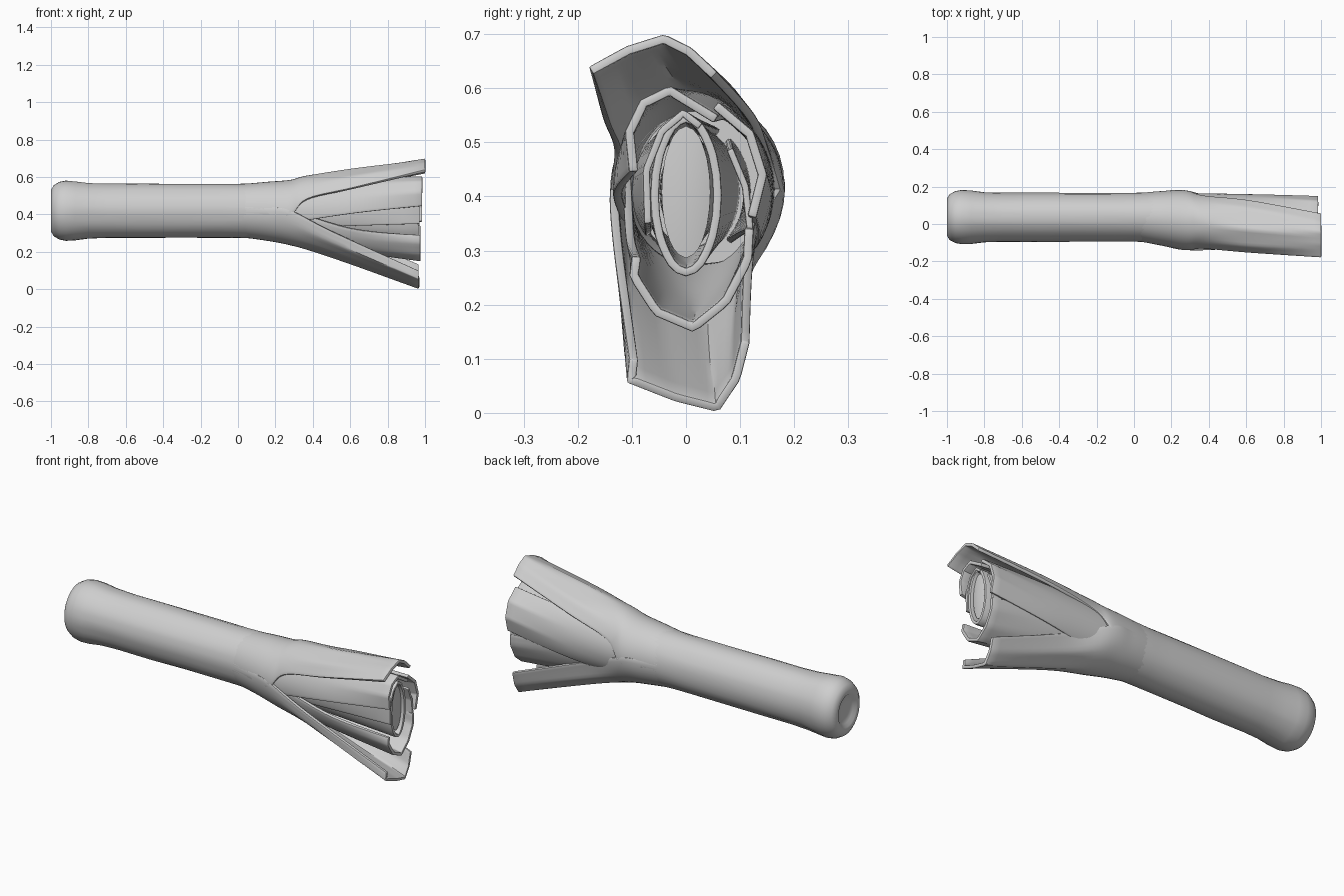
import bpy
import bmesh
import math
import random
from mathutils import Vector

random.seed(4)
cube = bpy.data.objects.get("Cube")
if cube:
    bpy.data.objects.remove(cube)

grey = bpy.data.materials.new("pale_grey")
grey.use_nodes = True
grey.diffuse_color = (0.62, 0.62, 0.62, 1)
grey.node_tree.nodes["Principled BSDF"].inputs["Base Color"].default_value = (0.62, 0.62, 0.62, 1)


def finish(name, bm, thickness=0.0, angle=35):
    mesh = bpy.data.meshes.new(name)
    bm.to_mesh(mesh)
    bm.free()
    obj = bpy.data.objects.new(name, mesh)
    bpy.context.collection.objects.link(obj)
    mesh.materials.append(grey)
    bpy.ops.object.select_all(action="DESELECT")
    obj.select_set(True)
    bpy.context.view_layer.objects.active = obj
    if thickness:
        solid = obj.modifiers.new("thickness", "SOLIDIFY")
        solid.thickness = thickness
        solid.offset = -1
        bpy.ops.object.modifier_apply(modifier=solid.name)
        bevel = obj.modifiers.new("soft_rim", "BEVEL")
        bevel.width = 0.004
        bevel.segments = 2
        bevel.limit_method = "ANGLE"
        bevel.angle_limit = math.radians(60)
        bpy.ops.object.modifier_apply(modifier=bevel.name)
    bpy.ops.object.shade_smooth_by_angle(angle=math.radians(angle))
    return obj


def arc(cy, cz, ry, rz, start, end, steps=24):
    """Elliptical (y, z) arc, running from +y towards +z."""
    angles = [math.radians(start + (end - start) * i / steps) for i in range(steps + 1)]
    return [(cy + ry * math.cos(a), cz + rz * math.sin(a)) for a in angles]


def lens(cy, cz, w, h, steps=12):
    """Closed pointed oval, starting at the bottom tip."""
    side = [(w * math.sin(math.pi * i / steps), -h * math.cos(math.pi * i / steps))
            for i in range(steps + 1)]
    loop = side + [(-y, z) for y, z in reversed(side[:-1])]
    return [(cy + y, cz + z) for y, z in loop]


def resample(x, points, count):
    """Spread count points evenly along a polyline."""
    pts = [Vector((x, y, z)) for y, z in points]
    lengths = [(b - a).length for a, b in zip(pts, pts[1:])]
    total, out = sum(lengths), []
    for i in range(count):
        d, k = total * i / (count - 1), 0
        while k < len(lengths) - 1 and d > lengths[k]:
            d -= lengths[k]
            k += 1
        out.append(pts[k].lerp(pts[k + 1], min(1, d / lengths[k])))
    return out


def spline(a, b, c, d, t):
    return 0.5 * (2 * b + (c - a) * t + (2 * a - 5 * b + 4 * c - d) * t * t
                  + (3 * b - a - 3 * c + d) * t ** 3)


def loft(name, sections, thickness=0.017, count=25, cap=False):
    """Skin a sheet through (x, profile) sections."""
    keys = [resample(x, p, count) for x, p in sections]
    rows, per = [], 6
    for s in range(len(keys) - 1):
        a, d = keys[max(s - 1, 0)], keys[min(s + 2, len(keys) - 1)]
        for j in range(per):
            rows.append([spline(a[i], keys[s][i], keys[s + 1][i], d[i], j / per)
                         for i in range(count)])
    rows.append(keys[-1])
    bm = bmesh.new()
    grid = [[bm.verts.new(p) for p in row] for row in rows]
    for r0, r1 in zip(grid, grid[1:]):
        for i in range(count - 1):
            bm.faces.new((r0[i], r0[i + 1], r1[i + 1], r1[i]))
    if cap:
        # shallow ridge closing the end
        middle = sum(rows[-1], Vector()) / count
        tip = bm.verts.new(middle + Vector((0.012, 0, 0)))
        for a, b in zip(grid[-1], grid[-1][1:]):
            bm.faces.new((a, b, tip))
    bmesh.ops.remove_doubles(bm, verts=bm.verts[:], dist=0.0002)
    return finish(name, bm, thickness)


# Stem: swollen root end with a recessed disc, slightly uneven skin
profile = [(-0.982, 0.03), (-0.985, 0.065), (-0.998, 0.078), (-1.0, 0.1), (-0.985, 0.123),
           (-0.955, 0.139), (-0.92, 0.145), (-0.87, 0.142), (-0.8, 0.134), (-0.7, 0.131),
           (-0.5, 0.131), (-0.3, 0.13), (-0.1, 0.13), (0.0, 0.13), (0.12, 0.134), (0.3, 0.13)]
sides = 36
ripple = [random.uniform(-0.0015, 0.0015) for _ in range(sides)]
bm = bmesh.new()
rings = []
for x, r in profile:
    ring = []
    for i in range(sides):
        a = 2 * math.pi * i / sides
        rr = r + (ripple[i] + random.uniform(-0.001, 0.001) if -0.9 < x < 0.1 else 0)
        ring.append(bm.verts.new((x, 0.037 + rr * math.cos(a), 0.42 + 1.11 * rr * math.sin(a))))
    rings.append(ring)
for r0, r1 in zip(rings, rings[1:]):
    for i in range(sides):
        k = (i + 1) % sides
        bm.faces.new((r0[i], r0[k], r1[k], r1[i]))
bm.faces.new(rings[0][::-1])
bm.faces.new(rings[-1])
finish("stem", bm, angle=50)

# Outer leaves: one sweeping up, one hanging down, parting in a V on each side
loft("upper_outer_leaf", [
    (0.02, arc(0.037, 0.42, 0.128, 0.142, -10, 190)),
    (0.15, arc(0.03, 0.417, 0.146, 0.157, -8, 188)),
    (0.28, arc(0.02, 0.41, 0.16, 0.175, -5, 185)),
    (0.37, arc(0.01, 0.41, 0.155, 0.198, 22, 158)),
    (0.62, [(0.128, 0.55), (0.085, 0.605), (-0.03, 0.648), (-0.12, 0.605), (-0.155, 0.545)]),
    (1.0, [(0.058, 0.63), (0.01, 0.675), (-0.04, 0.70), (-0.11, 0.678), (-0.18, 0.64)])])
loft("lower_outer_leaf", [
    (0.02, arc(0.037, 0.42, 0.128, 0.142, 170, 370)),
    (0.15, arc(0.03, 0.417, 0.146, 0.157, 172, 368)),
    (0.28, arc(0.02, 0.41, 0.16, 0.175, 176, 364)),
    (0.5, [(-0.135, 0.31), (-0.125, 0.25), (-0.06, 0.2), (0.04, 0.165), (0.11, 0.22), (0.13, 0.32)]),
    (0.965, [(-0.105, 0.10), (-0.11, 0.055), (-0.02, 0.02), (0.06, 0.0), (0.1, 0.06), (0.118, 0.13)])])

# Inner leaves wrapped around the core
loft("upper_inner_leaf", [
    (0.22, arc(0.015, 0.41, 0.142, 0.158, 45, 205)),
    (0.6, arc(0.005, 0.41, 0.14, 0.185, 50, 182)),
    (0.985, [(0.06, 0.55), (-0.03, 0.605), (-0.085, 0.578), (-0.113, 0.52), (-0.105, 0.445)])])
loft("back_inner_leaf", [
    (0.22, arc(0.015, 0.41, 0.15, 0.163, -60, 70)),
    (0.6, arc(0.015, 0.41, 0.145, 0.172, -35, 58)),
    (0.985, [(0.13, 0.36), (0.15, 0.44), (0.125, 0.52), (0.06, 0.575)])])
loft("lower_inner_leaf", [
    (0.22, arc(0.015, 0.41, 0.138, 0.153, 165, 370)),
    (0.6, arc(0.01, 0.39, 0.13, 0.19, 200, 362)),
    (0.975, [(-0.1, 0.29), (-0.105, 0.25), (-0.06, 0.18), (0.015, 0.148), (0.08, 0.2),
             (0.122, 0.28), (0.125, 0.34)])])
loft("front_core_leaf", [
    (0.25, arc(0.01, 0.41, 0.11, 0.13, 60, 220)),
    (0.97, [(0.03, 0.535), (-0.005, 0.562), (-0.05, 0.525), (-0.08, 0.45), (-0.077, 0.35)])], 0.013)
loft("back_core_leaf", [
    (0.25, arc(0.01, 0.41, 0.11, 0.13, -50, 50)),
    (0.97, [(0.125, 0.34), (0.116, 0.42), (0.087, 0.49)])], 0.013)

# Core: pointed oval sleeve around a solid heart
loft("core_sleeve", [(0.28, lens(0.01, 0.41, 0.09, 0.12)),
                     (0.965, lens(0.0, 0.402, 0.066, 0.15))], 0.016, 37)
loft("core_heart", [(0.28, lens(0.01, 0.41, 0.06, 0.09)),
                    (0.95, lens(0.0, 0.408, 0.045, 0.122))], 0, 37, True)
